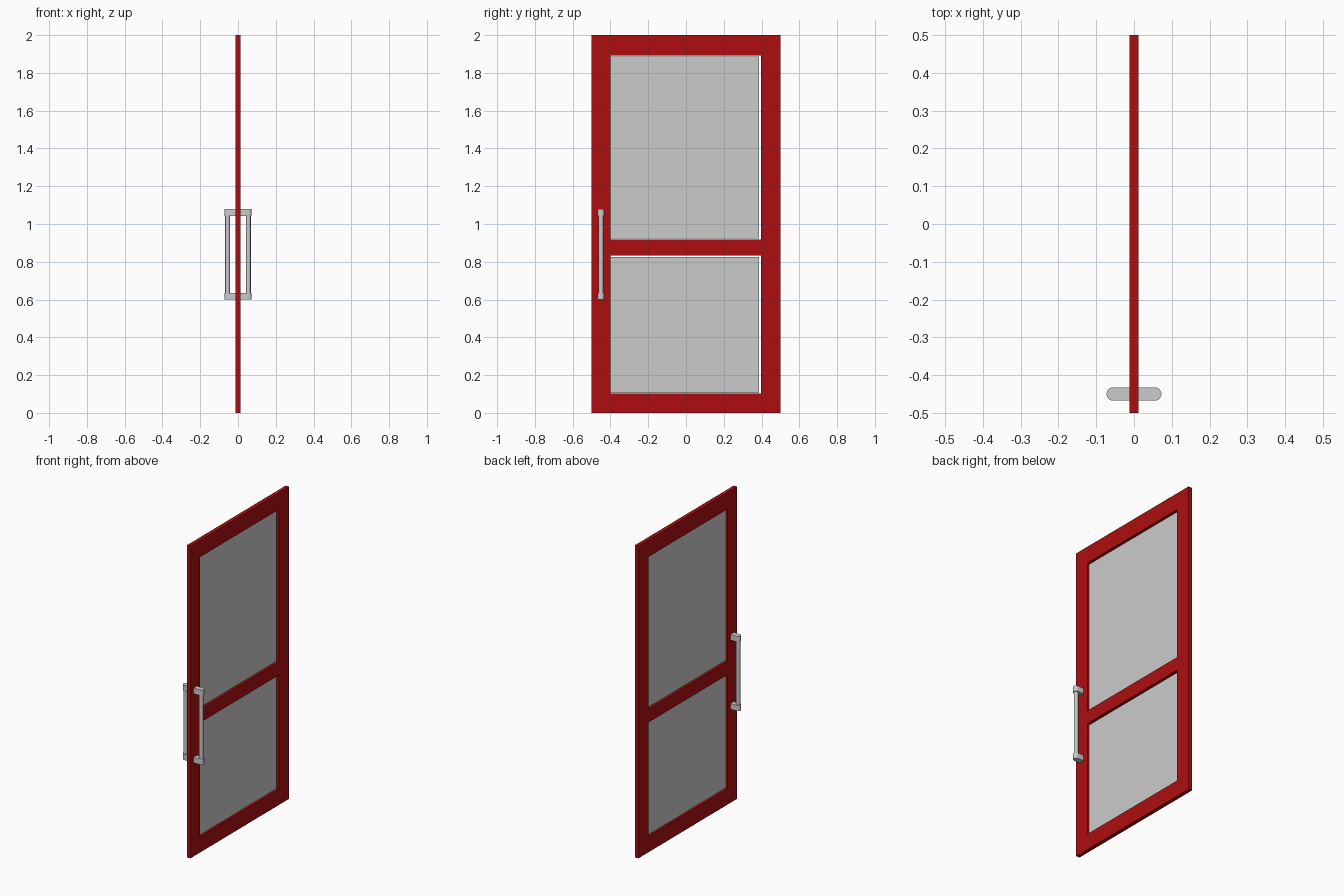
import bpy, bmesh, math

if "Cube" in bpy.data.objects:
    bpy.data.objects.remove(bpy.data.objects["Cube"])

HALF = 0.0125          # half thickness of the door
HANDLE_Y = -0.45
red = bpy.data.materials.new("red_paint")
red.diffuse_color = (0.42, 0.004, 0.005, 1)
red.use_nodes = True
red.node_tree.nodes["Principled BSDF"].inputs["Base Color"].default_value = red.diffuse_color


def finish(name, bm, mat=None, smooth=False):
    bmesh.ops.recalc_face_normals(bm, faces=bm.faces)
    me = bpy.data.meshes.new(name)
    bm.to_mesh(me)
    bm.free()
    ob = bpy.data.objects.new(name, me)
    bpy.context.collection.objects.link(ob)
    if mat:
        me.materials.append(mat)
    if smooth:
        bpy.ops.object.select_all(action='DESELECT')
        ob.select_set(True)
        bpy.context.view_layer.objects.active = ob
        bpy.ops.object.shade_smooth_by_angle(angle=math.radians(35))
    return ob


def extrude(bm, faces, vec):
    ret = bmesh.ops.extrude_face_region(bm, geom=faces, use_keep_orig=True)
    verts = [g for g in ret["geom"] if isinstance(g, bmesh.types.BMVert)]
    bmesh.ops.translate(bm, verts=verts, vec=vec)


# Frame: grid of cells with the two window cells left open
ys = (-0.5, -0.401, 0.396, 0.5)
zs = (0, 0.102, 0.832, 0.917, 1.893, 2)
bm = bmesh.new()
grid = [[bm.verts.new((-HALF, y, z)) for z in zs] for y in ys]
for i in range(3):
    for j in range(5):
        if i == 1 and j in (1, 3):
            continue
        bm.faces.new((grid[i][j], grid[i + 1][j], grid[i + 1][j + 1], grid[i][j + 1]))
extrude(bm, bm.faces[:], (2 * HALF, 0, 0))
finish("door_frame", bm, red)

# Thin panes, leaving a narrow gap round the openings
for name, z0, z1 in (("lower_pane", 0.106, 0.824), ("upper_pane", 0.922, 1.886)):
    bm = bmesh.new()
    bmesh.ops.create_cube(bm, size=1)
    y0, y1 = -0.399, 0.387
    for v in bm.verts:
        v.co = (v.co.x * 0.006, (y0 + y1) / 2 + v.co.y * (y1 - y0),
                (z0 + z1) / 2 + v.co.z * (z1 - z0))
    finish(name, bm)

# Handles: round grip between two round-nosed brackets on each side
R, CX = 0.0175, 0.055
for side, s in (("left", -1), ("right", 1)):
    for end, z in (("lower", 0.60), ("upper", 1.043)):
        pts = [(HALF, -R)]
        pts += [(CX + R * math.sin(a), -R * math.cos(a))
                for a in (math.pi * k / 16 for k in range(17))]
        pts.append((HALF, R))
        bm = bmesh.new()
        face = bm.faces.new([bm.verts.new((s * x, HANDLE_Y + y, z)) for x, y in pts])
        extrude(bm, [face], (0, 0, 0.036))
        finish(f"{side}_{end}_bracket", bm, smooth=True)
    bm = bmesh.new()
    bmesh.ops.create_cone(bm, cap_ends=True, segments=32, radius1=0.0125,
                          radius2=0.0125, depth=0.42)
    bmesh.ops.translate(bm, verts=bm.verts, vec=(s * CX, HANDLE_Y, 0.84))
    finish(f"{side}_grip", bm, smooth=True)
